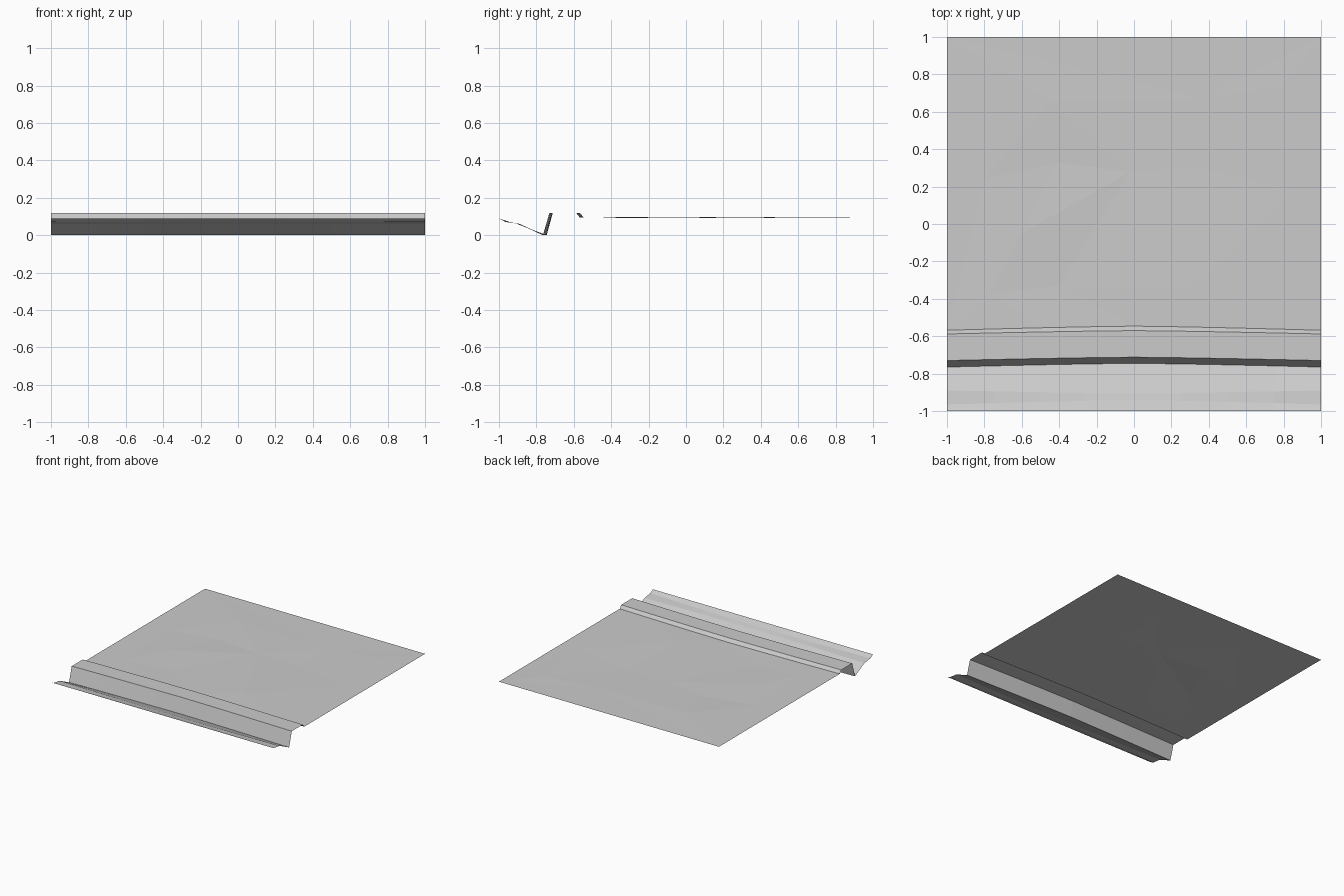
import bpy
import bmesh
from mathutils import Vector
from mathutils.geometry import delaunay_2d_cdt

cube = bpy.data.objects.get("Cube")
if cube:
    bpy.data.objects.remove(cube, do_unlink=True)

concrete = bpy.data.materials.new("pale_grey_concrete")
concrete.use_nodes = True
GREY = (0.6, 0.6, 0.6, 1)
concrete.diffuse_color = GREY
concrete.node_tree.nodes["Principled BSDF"].inputs["Base Color"].default_value = GREY

DECK_Z = 0.095
COLUMNS = [i / 4 - 1 for i in range(9)]


def bow(x):
    """How far a cross-section moves toward its centre shape."""
    return 1 - abs(x) ** 1.3


def section(rows, x):
    """Blend (end y, centre y, z) rows into points at x."""
    return [(x, a + (b - a) * bow(x), z) for a, b, z in rows]


def finish(name, bm):
    bmesh.ops.recalc_face_normals(bm, faces=bm.faces)
    if sum(f.normal.z for f in bm.faces) < 0:
        bmesh.ops.reverse_faces(bm, faces=bm.faces)
    mesh = bpy.data.meshes.new(name)
    bm.to_mesh(mesh)
    bm.free()
    mesh.materials.append(concrete)
    bpy.context.collection.objects.link(bpy.data.objects.new(name, mesh))


def strip(name, rows):
    """Sweep a bowed cross-section along x."""
    bm = bmesh.new()
    grid = [[bm.verts.new(p) for p in section(rows, x)] for x in COLUMNS]
    for left, right in zip(grid, grid[1:]):
        for i in range(len(rows) - 1):
            bm.faces.new((left[i], right[i], right[i + 1], left[i + 1]))
    finish(name, bm)


# Cross-section edges: end y, centre y, height
gutter_base = (-0.765, -0.745, 0)
curb_front = (-0.73, -0.712, 0.12)
curb_back = (-0.588, -0.57, 0.12)
deck_edge = (-0.568, -0.546, DECK_Z)

strip("gutter", [(-1, -1, 0.09), (-0.965, -0.942, 0.071),
                 (-0.89, -0.905, 0.061), gutter_base])
strip("curb", [gutter_base, curb_front, curb_back, deck_edge])

# Broad slab with faint dents and rises
outline = [Vector(p) for x in COLUMNS for p in section([deck_edge], x)]
outline += [Vector((1, 1, DECK_Z)), Vector((-1, 1, DECK_Z))]
bumps = [(-0.45, 0.66, 0.003), (-0.02, 0.28, 0), (-0.8, 0.24, -0.002),
         (-0.4, 0.33, -0.003), (-0.6, -0.05, 0.003), (-0.77, -0.37, 0),
         (-0.4, -0.33, -0.002), (0.37, 0.67, 0), (0.79, 0.74, 0.002),
         (0.86, 0.18, 0), (0.35, 0.3, -0.003), (0.3, -0.34, 0.002)]
points = outline + [Vector((x, y, DECK_Z + dz)) for x, y, dz in bumps]
count = len(outline)
border = [(i, (i + 1) % count) for i in range(count)]
_, _, triangles, *_ = delaunay_2d_cdt([p.xy for p in points], border, [], 1, 1e-5)
bm = bmesh.new()
verts = [bm.verts.new(p) for p in points]
for tri in triangles:
    bm.faces.new([verts[i] for i in tri])
finish("slab", bm)
